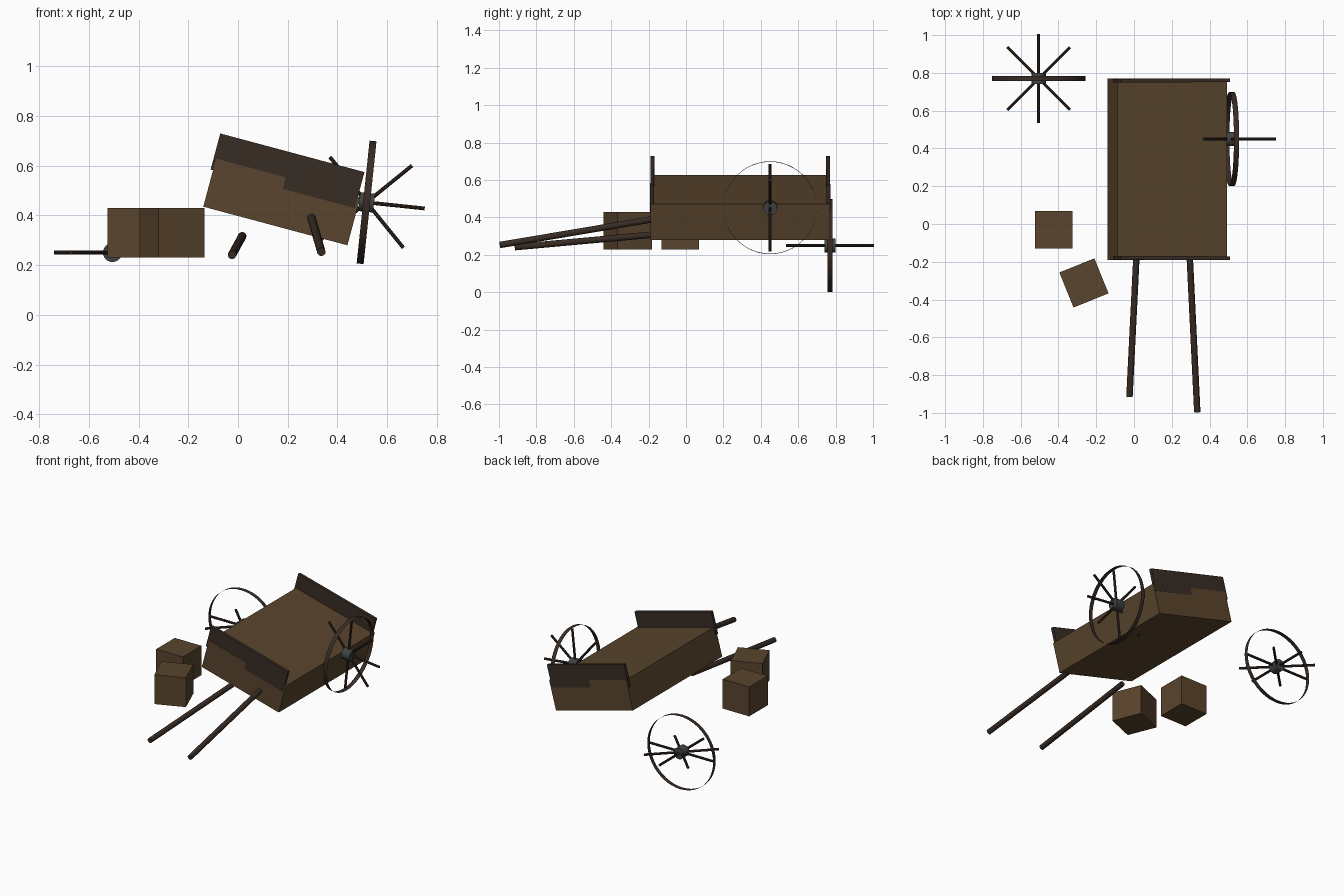
import bpy
from math import radians, pi
from mathutils import Matrix, Vector

cube = bpy.data.objects.get("Cube")
if cube:
    bpy.data.objects.remove(cube, do_unlink=True)


def material(name, rgb):
    mat = bpy.data.materials.new(name)
    mat.use_nodes = True
    mat.diffuse_color = (*rgb, 1)
    mat.node_tree.nodes["Principled BSDF"].inputs["Base Color"].default_value = (*rgb, 1)
    return mat


WOOD = material("brown_wood", (0.1, 0.058, 0.026))
DARK = material("dark_wood", (0.04, 0.025, 0.018))
METAL = material("dull_metal", (0.05, 0.056, 0.054))


def finish(name, mat, matrix, smooth=False):
    obj = bpy.context.object
    obj.name = name
    obj.matrix_world = matrix
    obj.data.materials.append(mat)
    if smooth:
        bpy.ops.object.shade_smooth_by_angle(angle=radians(35))
    return obj


def box(name, size, mat, matrix):
    bpy.ops.mesh.primitive_cube_add(size=1)
    bpy.context.object.data.transform(Matrix.Diagonal((*size, 1)))
    return finish(name, mat, matrix)


def rod(name, radius, depth, mat, matrix, sides=16, cap='NGON'):
    bpy.ops.mesh.primitive_cylinder_add(radius=radius, depth=depth, vertices=sides, end_fill_type=cap)
    return finish(name, mat, matrix, True)


def beam(name, start, end, radius, mat):
    a, b = Vector(start), Vector(end)
    turn = (b - a).to_track_quat('Z', 'Y').to_matrix().to_4x4()
    return rod(name, radius, (b - a).length, mat, Matrix.Translation((a + b) / 2) @ turn)


def wheel(name, frame):
    # Thin open rim around local z, hub, and spokes crossing in the local xz plane
    rod(name + "_rim", 0.248, 0.028, DARK, frame, 48, 'NOTHING')
    rod(name + "_hub", 0.038, 0.06, METAL, frame, 24)
    for i in range(4):
        rod(f"{name}_spoke_pair_{i + 1}", 0.008, 0.47, DARK,
            frame @ Matrix.Rotation(i * pi / 4, 4, 'Y'), 10)


# Tilted cart body with end boards
body = Matrix.Translation((0.176, 0.29, 0.4536)) @ Matrix.Rotation(radians(15), 4, 'Y')
box("cart_body", (0.6, 0.96, 0.2), WOOD, body)
for name, side in (("front_board", -1), ("back_board", 1)):
    # A slight skew leaves one end just proud of the body
    skew = Matrix.Rotation(radians(-0.25 * side), 4, 'Z')
    box(name, (0.6, 0.02, 0.15), DARK,
        body @ Matrix.Translation((-0.01, side * 0.47, 0.127)) @ skew.inverted())

# Pulling shafts
beam("right_shaft", (-0.024, -0.915, 0.241), (0.017, -0.09, 0.316), 0.017, DARK)
beam("left_shaft", (0.335, -0.995, 0.253), (0.292, -0.11, 0.402), 0.017, DARK)

# Attached wheel and fallen wheel
wheel("left_wheel", Matrix.Translation((0.517, 0.45, 0.452)) @ Matrix.Rotation(radians(96), 4, 'Y'))
wheel("fallen_wheel", Matrix.Translation((-0.505, 0.77, 0.25)) @ Matrix.Rotation(radians(90), 4, 'X'))

# Crates
box("crate", (0.2, 0.2, 0.2), WOOD, Matrix.Translation((-0.425, -0.03, 0.33)))
box("turned_crate", (0.2, 0.2, 0.2), WOOD,
    Matrix.Translation((-0.265, -0.312, 0.33)) @ Matrix.Rotation(radians(22), 4, 'Z'))
